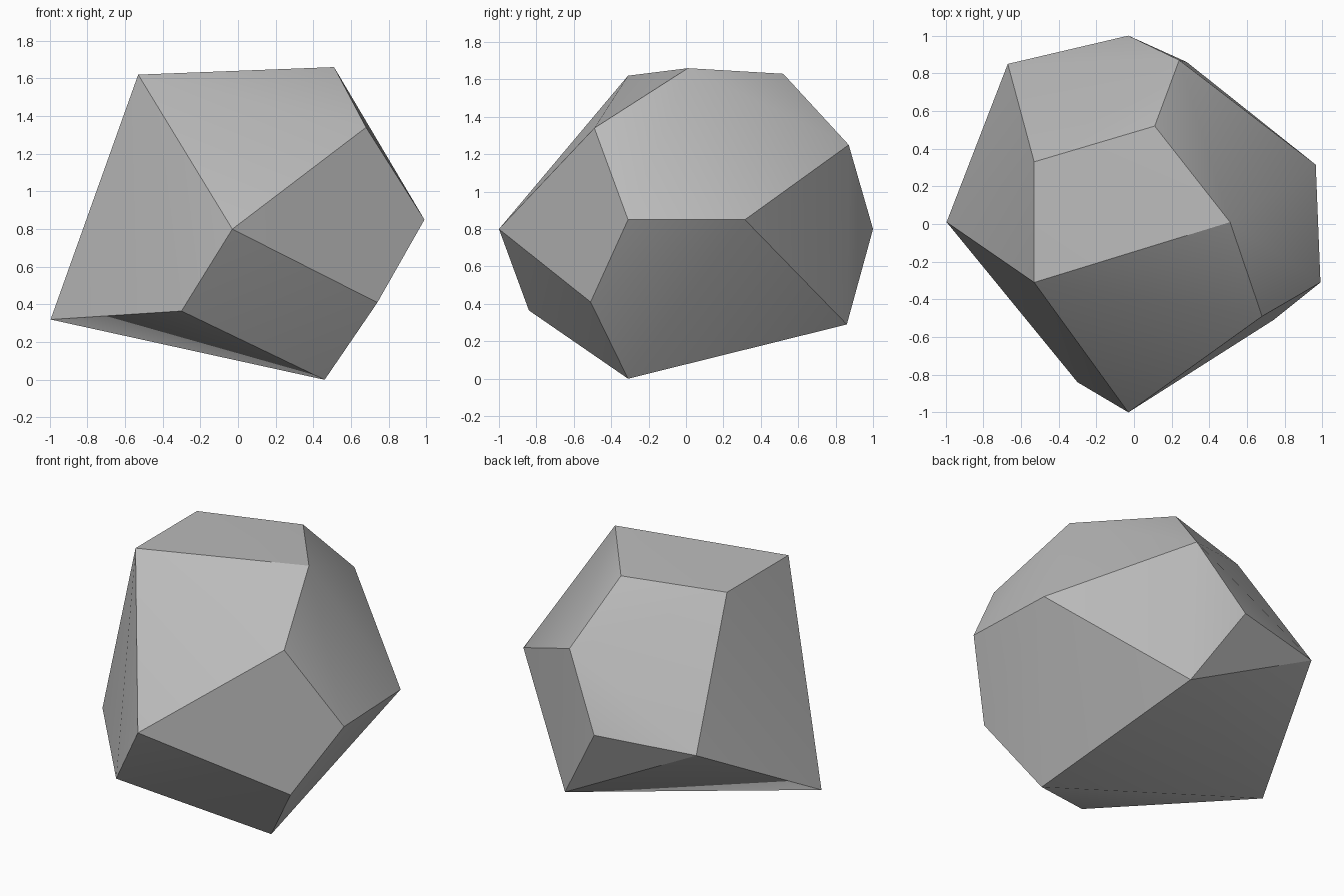
import bpy
import bmesh
import math

cube = bpy.data.objects.get("Cube")
if cube:
    bpy.data.objects.remove(cube, do_unlink=True)

# Stone colour
grey = bpy.data.materials.new("stone_grey")
grey.use_nodes = True
colour = (0.5, 0.5, 0.5, 1.0)
grey.diffuse_color = colour
grey.node_tree.nodes["Principled BSDF"].inputs["Base Color"].default_value = colour

# Corners of the faceted stone
top_corners = [(-0.53, -0.31, 1.62), (0.51, 0.01, 1.66),
               (0.11, 0.52, 1.63), (-0.53, 0.33, 1.62)]
shoulder_corners = [(0.68, -0.49, 1.34), (0.24, 0.87, 1.25)]
girdle_corners = [(-0.03, -1.0, 0.80), (0.99, -0.31, 0.85), (0.965, 0.315, 0.85),
                  (-0.03, 1.0, 0.80), (-0.67, 0.85, 0.78)]
base_corners = [(-0.995, 0.01, 0.32), (-0.30, -0.84, 0.365), (0.74, -0.51, 0.41),
                (0.28, 0.86, 0.29), (0.46, -0.31, 0.0)]

# Wrap the corners in a convex stone
bm = bmesh.new()
for corner in top_corners + shoulder_corners + girdle_corners + base_corners:
    bm.verts.new(corner)
bmesh.ops.convex_hull(bm, input=bm.verts[:])
bmesh.ops.recalc_face_normals(bm, faces=bm.faces[:])
mesh = bpy.data.meshes.new("faceted_stone")
bm.to_mesh(mesh)
bm.free()
mesh.materials.append(grey)

stone = bpy.data.objects.new("faceted_stone", mesh)
bpy.context.collection.objects.link(stone)

# Soften the slight creases inside each facet, keep facet edges crisp
bpy.ops.object.select_all(action="DESELECT")
stone.select_set(True)
bpy.context.view_layer.objects.active = stone
bpy.ops.object.shade_smooth_by_angle(angle=math.radians(30))
